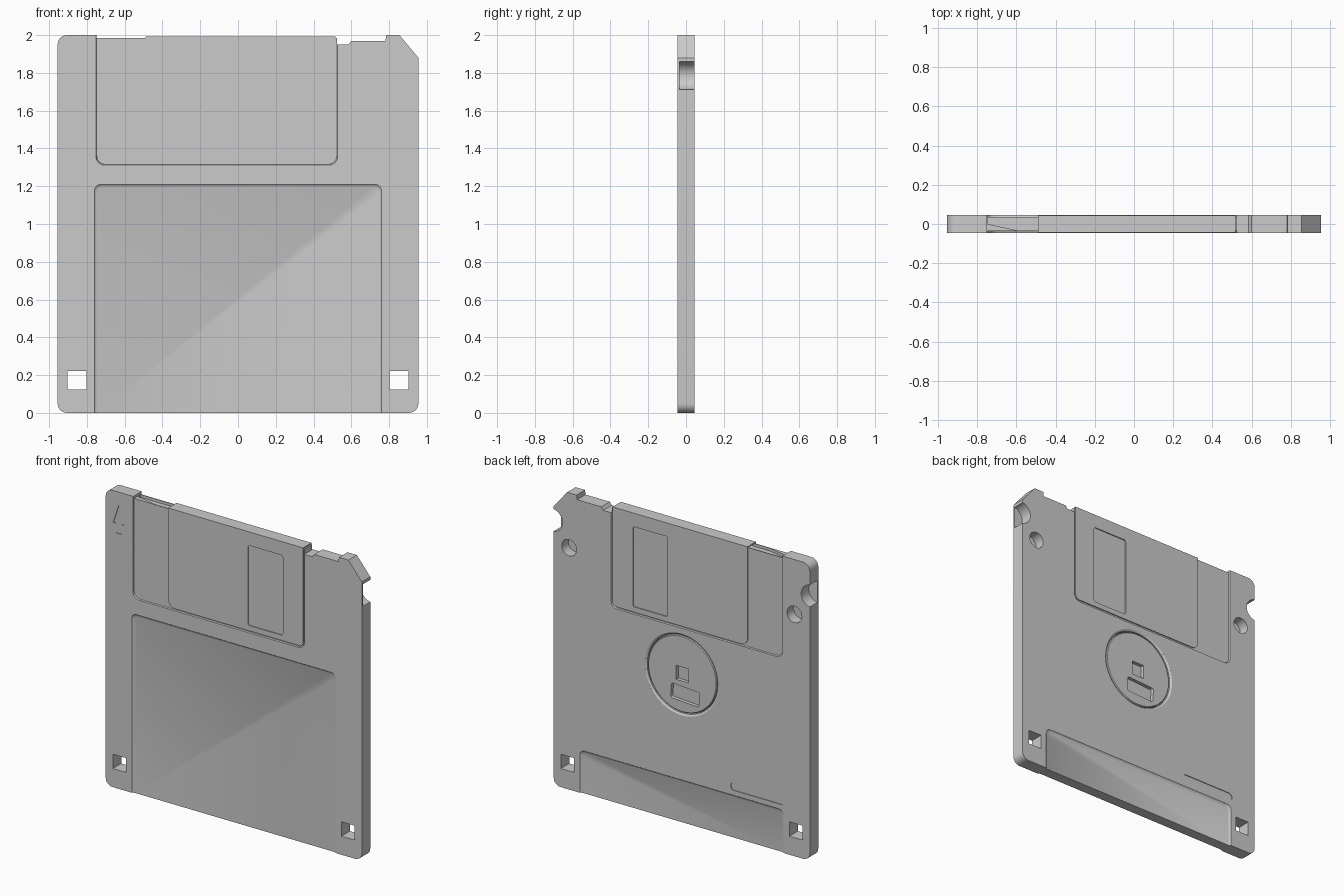
import bpy, bmesh
from math import sin, cos, pi

if "Cube" in bpy.data.objects:
    bpy.data.objects.remove(bpy.data.objects["Cube"])

T = 0.045        # half thickness of the case
FLOOR = 0.037    # half thickness under the shutter and labels


def arc(cx, cz, r, a0, a1, n=6):
    return [(cx + r * cos(a0 + (a1 - a0) * i / n), cz + r * sin(a0 + (a1 - a0) * i / n))
            for i in range(n + 1)]


def rrect(x0, x1, z0, z1, bl=0, br=0, tr=0, tl=0):
    """Rectangle with a separate radius for every corner."""
    pts = []
    for cx, cz, sx, sz, r, a in ((x0, z0, 1, 1, bl, pi), (x1, z0, -1, 1, br, 1.5 * pi),
                                 (x1, z1, -1, -1, tr, 0), (x0, z1, 1, -1, tl, pi / 2)):
        pts += arc(cx + sx * r, cz + sz * r, r, a, a + pi / 2) if r else [(cx, cz)]
    return pts


def circle(cx, cz, r, n=48):
    return [(cx + r * cos(2 * pi * i / n), cz + r * sin(2 * pi * i / n)) for i in range(n)]


def loft(name, *sections):
    """Solid through (profile, y) sections with equal point counts."""
    bm = bmesh.new()
    rings = [[bm.verts.new((x, y, z)) for x, z in prof] for prof, y in sections]
    for a, b in zip(rings, rings[1:]):
        for i in range(len(a)):
            j = (i + 1) % len(a)
            bm.faces.new((a[i], a[j], b[j], b[i]))
    bm.faces.new(rings[0])
    bm.faces.new(rings[-1])
    bmesh.ops.recalc_face_normals(bm, faces=bm.faces[:])
    me = bpy.data.meshes.new(name)
    bm.to_mesh(me)
    bm.free()
    ob = bpy.data.objects.new(name, me)
    bpy.context.collection.objects.link(ob)
    return ob


def prism(name, prof, y0, y1):
    return loft(name, (prof, y0), (prof, y1))


def activate(ob):
    bpy.ops.object.select_all(action='DESELECT')
    ob.select_set(True)
    bpy.context.view_layer.objects.active = ob


def cut(ob, *cutters):
    for c in cutters:
        c.hide_render = True
        m = ob.modifiers.new("cut", 'BOOLEAN')
        m.operation, m.solver, m.object = 'DIFFERENCE', 'EXACT', c
        activate(ob)
        bpy.ops.object.modifier_apply(modifier=m.name)
        bpy.data.objects.remove(c)


def finish(ob):
    activate(ob)
    bpy.ops.object.shade_smooth_by_angle()


# Case outline with corner chamfer and top edge steps
outline = (arc(-0.905, 0.05, 0.05, pi, 1.5 * pi) + arc(0.905, 0.05, 0.05, 1.5 * pi, 2 * pi)
           + [(0.955, 1.88), (0.855, 2.0), (0.785, 2.0), (0.78, 1.97), (0.60, 1.97),
              (0.585, 1.95), (0.525, 1.95), (0.525, 1.984), (-0.75, 1.984), (-0.75, 2.0)]
           + arc(-0.905, 1.95, 0.05, pi / 2, pi))
case = prism("case", outline, -T, T)

# Shutter track and label recesses, front and back
for s, label_top in ((-1, 1.21), (1, 0.29)):
    track = [(rrect(-0.752 + d, 0.527 - d, 1.312 + d, 2.1, 0.045, 0.045), y)
             for d, y in ((0, 0.06), (0, 0.0449), (0.004, FLOOR))]
    label = [(rrect(-0.76 + d, 0.76 - d, -0.1, label_top - d, tr=0.035, tl=0.035), y)
             for d, y in ((0, 0.06), (0, 0.0449), (0.003, 0.041), (0.014, 0.036))]
    for name, secs in (("track_cut", track), ("label_cut", label)):
        cut(case, loft(name, *[(p, s * y) for p, y in secs]))

# Square through holes, round locating holes, edge grip notches
for s in (-1, 1):
    cut(case,
        prism("square_hole", rrect(s * 0.852 - 0.05, s * 0.852 + 0.05, 0.125, 0.222), -0.1, 0.1),
        prism("round_hole", circle(s * 0.84, 1.63, 0.055, 32), -0.025, 0.1),
        prism("grip_notch", circle(s * 0.965, 1.785, 0.075, 32), -0.035, 0.1))

# Hub opening, shallow pill panel, direction arrow, ramp pocket under the shutter edge
pill = [(x, z) for x, z in rrect(-0.77, -0.365, 0.322, 0.376, 0.026, 0.026, 0.026, 0.026)]
arrow = [(-0.858, 1.91), (-0.9, 1.785), (-0.88, 1.785), (-0.88, 1.72),
         (-0.836, 1.72), (-0.836, 1.785), (-0.816, 1.785)]
cut(case,
    loft("hub_cut", (circle(0, 1.0, 0.275), 0.06), (circle(0, 1.0, 0.275), 0.0449),
         (circle(0, 1.0, 0.263), 0.037), (circle(0, 1.0, 0.263), 0.008)),
    prism("pill_cut", pill, 0.04, 0.06),
    prism("arrow_cut", arrow, -0.06, -0.04))
ramp = prism("ramp_cut", [(-0.748, 0.0), (-0.6, -0.032), (-0.4, -0.032), (-0.4, 0.032),
                          (-0.748, 0.032)], 1.965, 2.05)
for v in ramp.data.vertices:          # profile lies in plan, so swap y and z
    v.co = (v.co.x, v.co.z, v.co.y)
ramp.data.flip_normals()
cut(case, ramp)
finish(case)

# Folded sliding shutter: hollow U with a window on both sides
shutter = prism("shutter", rrect(-0.49, 0.517, 1.325, 1.992, 0.05, 0.03), -0.0445, 0.0445)
cut(shutter,
    prism("shutter_cavity", rrect(-0.6, 0.6, 1.2, 1.985), -0.0375, 0.0375),
    prism("window_cut", rrect(0.105, 0.365, 1.36, 1.9, 0.015, 0.015, 0.015, 0.015), -0.1, 0.1))
finish(shutter)

# Metal drive hub with spindle hole and drive slot
hub = loft("drive_hub", (circle(0, 1.0, 0.257), 0.008), (circle(0, 1.0, 0.257), 0.034),
           (circle(0, 1.0, 0.252), 0.039))
a = 0.06
slot = [(-0.02 + x * cos(a) - z * sin(a), 0.865 + x * sin(a) + z * cos(a))
        for x, z in rrect(-0.105, 0.105, -0.05, 0.05, 0.012, 0.012, 0.012, 0.012)]
cut(hub,
    prism("spindle_cut", rrect(-0.047, 0.047, 0.953, 1.047), 0.015, 0.1),
    prism("slot_cut", slot, 0.015, 0.1))
finish(hub)
